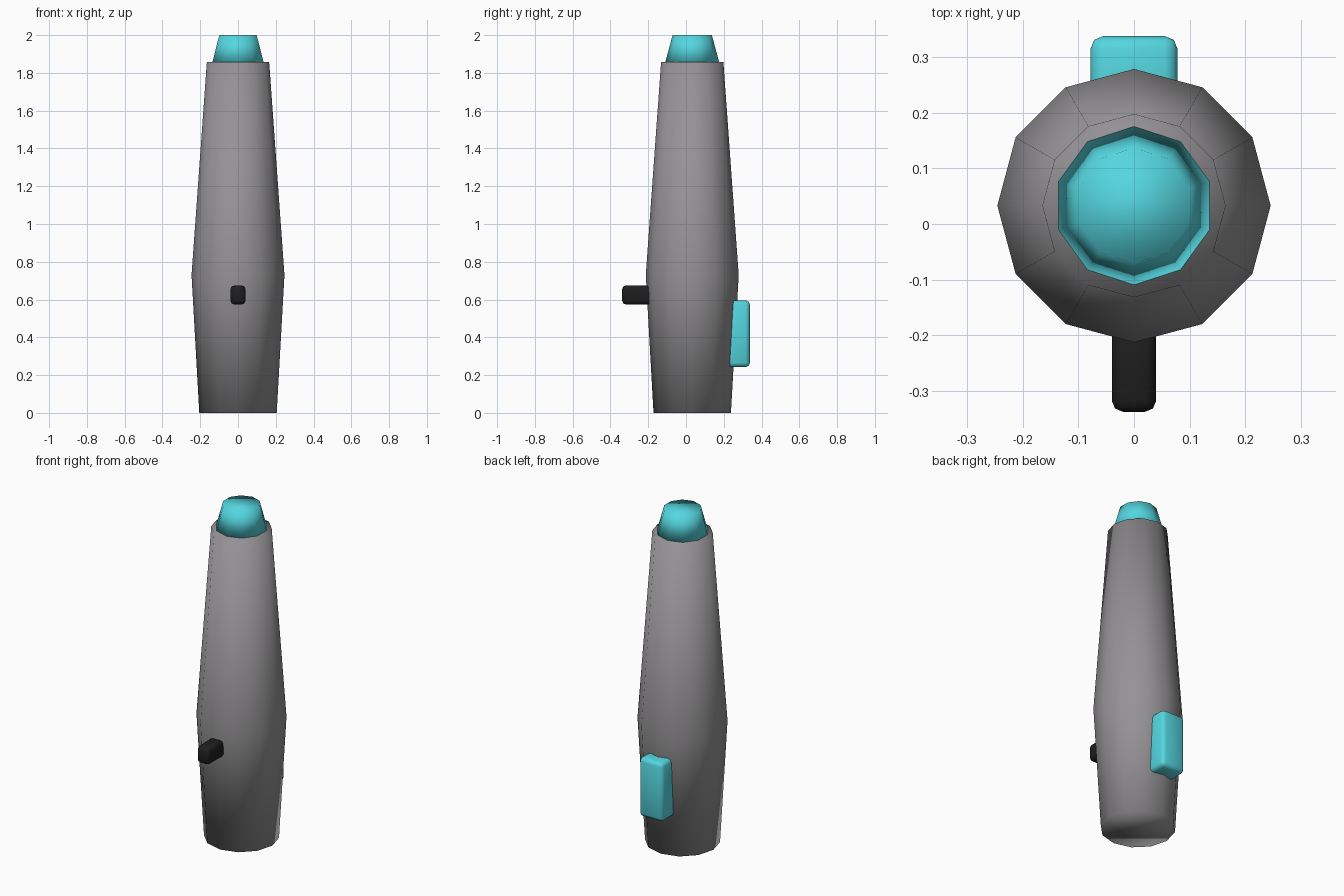
import bpy, bmesh
from math import pi, cos, sin

cube = bpy.data.objects.get("Cube")
if cube:
    bpy.data.objects.remove(cube, do_unlink=True)

AXIS_Y = 0.033  # the round parts share this axis


def material(name, rgb):
    m = bpy.data.materials.new(name)
    m.use_nodes = True
    m.diffuse_color = (*rgb, 1)
    bsdf = next(n for n in m.node_tree.nodes if n.type == 'BSDF_PRINCIPLED')
    bsdf.inputs["Base Color"].default_value = (*rgb, 1)
    return m


grey = material("warm grey", (0.30, 0.29, 0.30))
teal = material("bright teal", (0.09, 0.67, 0.74))
black = material("soft black", (0.013, 0.013, 0.013))


def finish(name, bm, mat):
    bmesh.ops.recalc_face_normals(bm, faces=bm.faces)
    for f in bm.faces:
        f.smooth = True
    mesh = bpy.data.meshes.new(name)
    bm.to_mesh(mesh)
    bm.free()
    mesh.materials.append(mat)
    ob = bpy.data.objects.new(name, mesh)
    bpy.context.collection.objects.link(ob)
    return ob


def turned(name, profile, sides, mat):
    """Closed faceted solid from (radius, height) rings, one corner facing the back."""
    bm = bmesh.new()
    rings = []
    for r, z in profile:
        angles = [pi / 2 + 2 * pi * i / sides for i in range(sides)]
        rings.append([bm.verts.new((r * cos(a), AXIS_Y + r * sin(a), z)) for a in angles])
    for low, high in zip(rings, rings[1:]):
        for i in range(sides):
            j = (i + 1) % sides
            bm.faces.new((low[i], low[j], high[j], high[i]))
    bm.faces.new(rings[0])
    bm.faces.new(rings[-1])
    return finish(name, bm, mat)


def soft_box(name, low, high, bevel, mat):
    """Box between two corners with softened edges."""
    bm = bmesh.new()
    bmesh.ops.create_cube(bm, size=1)
    for v in bm.verts:
        v.co = [h if c > 0 else l for c, l, h in zip(v.co, low, high)]
    bmesh.ops.bevel(bm, geom=bm.edges[:], offset=bevel, segments=2,
                    profile=0.5, affect='EDGES')
    return finish(name, bm, mat)


# Tapered handle and its tip
turned("handle_body", [(0.205, 0), (0.246, 0.73), (0.165, 1.857)], 12, grey)
turned("tip", [(0.143, 1.855), (0.104, 2.0)], 10, teal)

# Back button and front peg, both sunk into the handle
soft_box("back_button", (-0.078, 0.18, 0.243), (0.078, 0.338, 0.595), 0.022, teal)
soft_box("front_peg", (-0.04, -0.338, 0.574), (0.04, -0.15, 0.675), 0.02, black)
